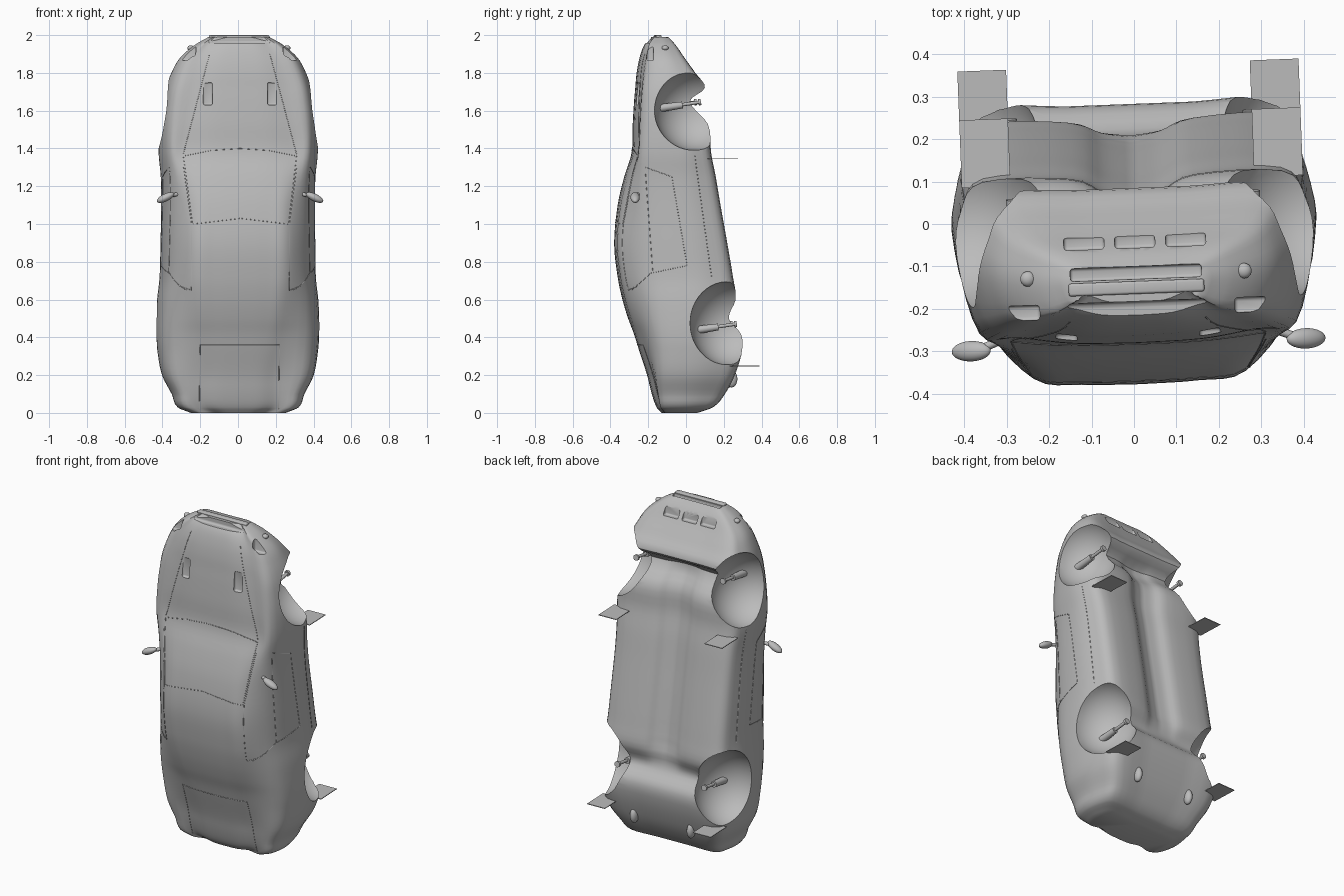
import bpy, bmesh, math
from mathutils import Vector, Matrix
from mathutils.bvhtree import BVHTree

if "Cube" in bpy.data.objects:
    bpy.data.objects.remove(bpy.data.objects["Cube"])

grey = bpy.data.materials.new("body_grey")
grey.use_nodes = True
grey.diffuse_color = (0.5, 0.5, 0.5, 1)
grey.node_tree.nodes["Principled BSDF"].inputs["Base Color"].default_value = grey.diffuse_color
parts = []


def add(name, bm, smooth=True):
    bmesh.ops.recalc_face_normals(bm, faces=bm.faces[:])
    mesh = bpy.data.meshes.new(name)
    bm.to_mesh(mesh)
    bm.free()
    mesh.materials.append(grey)
    ob = bpy.data.objects.new(name, mesh)
    bpy.context.collection.objects.link(ob)
    if smooth:
        smooth_shade(ob)
    parts.append(ob)
    return ob


def smooth_shade(ob):
    bpy.ops.object.select_all(action='DESELECT')
    ob.select_set(True)
    bpy.context.view_layer.objects.active = ob
    bpy.ops.object.shade_smooth_by_angle(angle=math.radians(35))


def box(name, centre, size, bevel=0.0):
    bm = bmesh.new()
    bmesh.ops.create_cube(bm, size=1, matrix=Matrix.Translation(centre) @ Matrix.Diagonal((*size, 1)))
    if bevel:
        bmesh.ops.bevel(bm, geom=bm.edges[:], offset=bevel, segments=3, profile=0.5, affect='EDGES')
    return add(name, bm)


def ball(name, centre, radii, turn=0.0):
    bm = bmesh.new()
    m = Matrix.Translation(centre) @ Matrix.Rotation(turn, 4, 'Y') @ Matrix.Diagonal((*radii, 1))
    bmesh.ops.create_uvsphere(bm, u_segments=40, v_segments=24, radius=1, matrix=m)
    return add(name, bm)


def rod(name, a, b, r1, r2=None):
    a, b = Vector(a), Vector(b)
    bm = bmesh.new()
    m = Matrix.Translation((a + b) / 2) @ (b - a).to_track_quat('Z', 'Y').to_matrix().to_4x4()
    bmesh.ops.create_cone(bm, cap_ends=True, segments=16, radius1=r1, radius2=r2 or r1,
                          depth=(b - a).length, matrix=m)
    return add(name, bm)


def hermite(keys, t, values):
    """Smooth interpolation of rows of values at increasing keys."""
    i = max(k for k in range(len(keys) - 1) if keys[k] <= t + 1e-9)
    h = keys[i + 1] - keys[i]
    u = min(1, (t - keys[i]) / h)

    def slope(k, c):
        lo, hi = max(0, k - 1), min(len(keys) - 1, k + 1)
        return (values[hi][c] - values[lo][c]) / (keys[hi] - keys[lo])
    return [(2*u**3 - 3*u*u + 1) * p + (3*u*u - 2*u**3) * q
            + h * ((u**3 - 2*u*u + u) * slope(i, c) + (u**3 - u*u) * slope(i + 1, c))
            for c, (p, q) in enumerate(zip(values[i], values[i + 1]))]


# Stations up the shell: height, top, top half width, belt, widest, half width, floor
stations = [
    (0, -.13, .14, -.12, -.05, .25, .05),
    (.03, -.155, .19, -.14, -.05, .32, .13),
    (.1, -.18, .2, -.15, -.04, .35, .19),
    (.2, -.205, .2, -.16, -.02, .4, .24),
    (.34, -.25, .21, -.17, 0, .425, .28),
    (.42, -.275, .22, -.18, 0, .43, .275),
    (.5, -.305, .23, -.19, 0, .43, .215),
    (.6, -.335, .24, -.2, 0, .425, .245),
    (.72, -.36, .25, -.21, 0, .412, .23),
    (.9, -.378, .25, -.22, -.02, .408, .2),
    (1.1, -.36, .25, -.23, -.04, .405, .165),
    (1.25, -.325, .27, -.24, -.05, .408, .14),
    (1.38, -.285, .29, -.245, -.06, .42, .115),
    (1.53, -.28, .27, -.24, -.08, .415, .1),
    (1.65, -.273, .25, -.235, -.09, .4, .01),
    (1.72, -.267, .24, -.23, -.1, .385, .085),
    (1.8, -.26, .22, -.22, -.12, .355, .035),
    (1.88, -.245, .2, -.21, -.13, .31, -.02),
    (1.95, -.22, .16, -.2, -.14, .23, -.065),
    (1.99, -.185, .12, -.175, -.14, .16, -.1)]
heights = [s[0] for s in stations]


def section(z):
    top, wr, belt, ym, wm, floor = hermite(heights, z, [s[1:] for s in stations])
    tunnel = 0.05 * max(0, min(1, (z - 0.5) * 8, (1.7 - z) * 8))
    pts = [(0, top), (wr * .55, top + .004), (wr, top + .022), (wm * .89, belt), (wm, ym),
           (wm * .97, ym + (floor - ym) * .6), (wm * .84, floor), (wm * .35, floor),
           (wm * .16, floor - tunnel * .7), (0, floor - tunnel)]
    ks = list(range(len(pts)))
    half = [hermite(ks, n / 4, pts) for n in range(4 * ks[-1] + 1)]
    half[0][0] = half[-1][0] = 0
    return half + [(-x, y) for x, y in half[-2:0:-1]]


# Main shell
bm = bmesh.new()
rings = []
for a, b in zip(heights, heights[1:]):
    for k in range(4):
        z = a + (b - a) * k / 4
        rings.append([bm.verts.new((x, y, z)) for x, y in section(z)])
rings.append([bm.verts.new((x, y, heights[-1])) for x, y in section(heights[-1])])
for r, s in zip(rings, rings[1:]):
    for i in range(len(r)):
        j = (i + 1) % len(r)
        bm.faces.new((r[i], r[j], s[j], s[i]))
bm.faces.new(rings[0])
bm.faces.new(rings[-1])
body = add("body_shell", bm)


def surface(origin, direction):
    hit = tree.ray_cast(Vector(origin), Vector(direction))[0]
    return hit


def shell_tree():
    return BVHTree.FromObject(body, bpy.context.evaluated_depsgraph_get())


bpy.context.view_layer.update()
tree = shell_tree()
cutters = []

# Wheel wells
for side in (-1, 1):
    cutters.append(ball("front_well", (.42 * side, .03, 1.605), (.21, .215, .215)))
    cutters.append(ball("rear_well", (.43 * side, .215, .475), (.21, .21, .225)))


# Nose openings sunk from the nose end
def nose_pocket(name, x, y, w, h, depth=.02):
    hit = surface((x, y, 3), (0, 0, -1))
    if hit:
        low = hit.z - depth
        cutters.append(box(name, (x, y, low + .15), (w, h, .3), min(w, h) * .25))


nose_pocket("upper_grille", 0, -.205, .33, .045, .012)
nose_pocket("lower_grille", 0, -.115, .31, .03)
for x in (-.12, 0, .12):
    nose_pocket("tray_vent", x, -.04, .095, .033)
for side in (-1, 1):
    nose_pocket("headlight", .28 * side, -.2, .1, .035)
    # Bonnet vents
    y = surface((.17 * side, -1, 1.69), (0, 1, 0)).y
    cutters.append(box("bonnet_vent", (.17 * side, y - .04, 1.69), (.05, .1, .12), .01))

for c in cutters:
    cut = body.modifiers.new(c.name, 'BOOLEAN')
    cut.operation, cut.solver, cut.object = 'DIFFERENCE', 'EXACT', c
bpy.context.view_layer.objects.active = body
for m in list(body.modifiers):
    bpy.ops.object.modifier_apply(modifier=m.name)
for c in cutters:
    parts.remove(c)
    bpy.data.objects.remove(c)
smooth_shade(body)
bpy.context.view_layer.update()
tree = shell_tree()


# Panel seams laid on the shell
def seam(name, pts, aim):
    hits = []
    for (a, b), (c, d) in zip(pts, pts[1:]):
        for k in range(13):
            u, z = a + (c - a) * k / 12, b + (d - b) * k / 12
            start = (u, -1, z) if aim == 'front' else (aim, u, z)
            hit = surface(start, (0, 1, 0) if aim == 'front' else (-aim, 0, 0))
            if hit:
                hits.append(hit)
    curve = bpy.data.curves.new(name, 'CURVE')
    curve.dimensions, curve.bevel_depth, curve.bevel_resolution = '3D', .0018, 1
    line = curve.splines.new('POLY')
    line.points.add(len(hits) - 1)
    for p, h in zip(line.points, hits):
        p.co = (*h, 1)
    curve.materials.append(grey)
    ob = bpy.data.objects.new(name, curve)
    bpy.context.collection.objects.link(ob)
    parts.append(ob)


seam("boot_seam", [(-.21, .02), (-.21, .36), (.21, .36), (.21, .02)], 'front')
seam("windscreen_base", [(-.3, 1.36), (-.15, 1.39), (0, 1.4), (.15, 1.39), (.3, 1.36)], 'front')
seam("windscreen_top", [(-.25, 1), (0, 1.03), (.25, 1)], 'front')
for side in (-1, 1):
    seam("bonnet_seam", [(.16 * side, 1.9), (.3 * side, 1.37)], 'front')
    seam("windscreen_pillar", [(.3 * side, 1.36), (.255 * side, 1)], 'front')
    seam("window_seam", [(.3 * side, 1.3), (.26 * side, 1), (.26 * side, .65), (.32 * side, .67)], 'front')
    seam("door_seam", [(-.23, 1.3), (-.09, 1.25), (-.01, .78), (-.2, .74), (-.3, .65)], side)
    seam("belt_seam", [(-.23, 1.28), (-.19, .74)], side)
    seam("sill_seam", [(.03, 1.37), (.12, .72)], side)

    # Door mirrors
    ball("mirror_housing", (.395 * side, -.285, 1.14), (.05, .024, .02), .45 * side)
    rod("mirror_stalk", (.32 * side, -.26, 1.16), (.37 * side, -.28, 1.15), .01)

    # Struts in the wells
    for name, y, z in (("front", -.17, 1.61), ("rear", .02, .435)):
        x = .283 * side
        rod(name + "_strut_body", (x, y, z), (x, y + .14, z + .02), .022, .018)
        rod(name + "_strut_rod", (x, y + .13, z + .02), (x, y + .23, z + .035), .009)
        rod(name + "_strut_cap", (x, y + .225, z + .034), (x, y + .238, z + .036), .017)

    # Mud flaps
    box("front_mud_flap", (.345 * side, .18, 1.345), (.115, .16, .004))
    box("rear_mud_flap", (.345 * side, .295, .248), (.115, .16, .004))

    # Fog lamps and exhaust tips
    spot = surface((.255 * side, -.12, 3), (0, 0, -1))
    if spot:
        ball("fog_lamp", spot, (.018, .018, .014))
    ball("exhaust_tip", (.185 * side, .235, .18), (.022, .03, .045))

# Nose lip
box("nose_lip", (0, -.15, 1.99), (.32, .03, .02), .006)

# The whole shell leans slightly to one side
lean = Matrix.Rotation(math.radians(2.2), 4, 'Z')
for ob in parts:
    ob.matrix_world = lean @ ob.matrix_world
